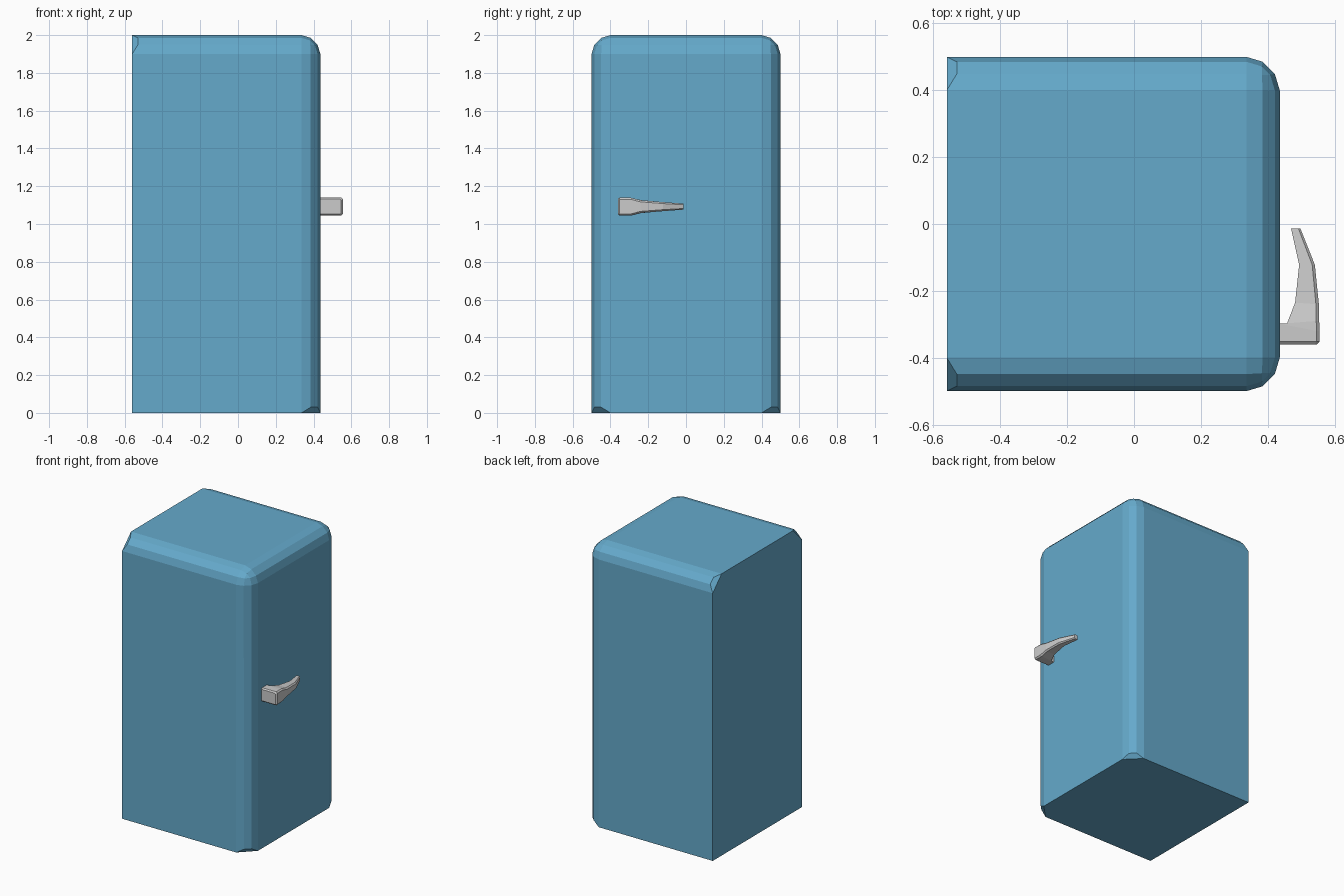
import bpy, bmesh

if "Cube" in bpy.data.objects:
    bpy.data.objects.remove(bpy.data.objects["Cube"])

X0, X1, Y, H = -0.56, 0.436, 0.5, 2.0   # body extents
R, DENT = 0.1, 0.03                     # bevel size, inset of the bevel ends
EPS = 0.001


def finish(bm, name, color=None):
    bmesh.ops.recalc_face_normals(bm, faces=bm.faces)
    mesh = bpy.data.meshes.new(name)
    bm.to_mesh(mesh)
    bm.free()
    obj = bpy.data.objects.new(name, mesh)
    bpy.context.collection.objects.link(obj)
    if color:
        mat = bpy.data.materials.new(name + "_paint")
        mat.diffuse_color = color
        mat.use_nodes = True
        mat.node_tree.nodes["Principled BSDF"].inputs["Base Color"].default_value = mat.diffuse_color
        mesh.materials.append(mat)
    return obj


# Cabinet: box with rounded door-side and top edges
bm = bmesh.new()
bmesh.ops.create_cube(bm, size=1)
for v in bm.verts:
    v.co = (X1 if v.co.x > 0 else X0, Y if v.co.y > 0 else -Y, H if v.co.z > 0 else 0)


def rounded(e):
    a, b = (v.co for v in e.verts)
    on_door = min(a.x, b.x) > X1 - EPS
    on_top = min(a.z, b.z) > H - EPS
    on_side = abs(a.y - b.y) < EPS
    return on_door + on_top + on_side == 2


bmesh.ops.bevel(bm, geom=[e for e in bm.edges if rounded(e)], offset=R,
                segments=3, profile=0.48, affect='EDGES', clamp_overlap=False)


# Bevel ends: split a facet off each end-face corner and push its middle inwards
def dent_corners(axis, level, u_axis, u_lim):
    for side in (-1, 1):
        ring = [v for v in bm.verts if abs(v.co[axis] - level) < EPS
                and v.co.y * side > Y - R - EPS and v.co[u_axis] > u_lim - R - EPS]
        ring.sort(key=lambda v: v.co[u_axis])
        first, last = ring[0], ring[-1]
        cap = next(f for f in first.link_faces if last in list(f.verts)
                   and all(abs(v.co[axis] - level) < EPS for v in f.verts))
        bmesh.utils.face_split(cap, first, last)
        for v in ring[1:-1]:
            v.co[axis] += DENT


dent_corners(0, X0, 2, H)
dent_corners(2, 0.0, 0, X1)
finish(bm, "cabinet", (0.13, 0.40, 0.60, 1))

# Door handle: loft of sections (inner x, inner y, outer x, outer y, half height, chamfer)
ZC = 1.092
sections = [
    (0.430, -0.361, 0.546, -0.361, 0.040, 0.006),
    (0.430, -0.352, 0.555, -0.352, 0.048, 0.009),
    (0.430, -0.297, 0.555, -0.320, 0.048, 0.009),
    (0.458, -0.297, 0.554, -0.290, 0.047, 0.009),
    (0.482, -0.235, 0.553, -0.240, 0.034, 0.009),
    (0.494, -0.122, 0.541, -0.122, 0.024, 0.008),
    (0.470, -0.014, 0.498, -0.014, 0.016, 0.006),
]
bm = bmesh.new()
rings = []
for xi, yi, xo, yo, h, c in sections:
    half = [(xi, yi, h), (xo - c, yo, h), (xo, yo, h - c)]
    pts = half + [(x, y, -z) for x, y, z in reversed(half)]
    rings.append([bm.verts.new((x, y, ZC + z)) for x, y, z in pts])
for a, b in zip(rings, rings[1:]):
    for i in range(6):
        j = (i + 1) % 6
        bm.faces.new((a[i], a[j], b[j], b[i]))
bm.faces.new(rings[0])
bm.faces.new(rings[-1])
finish(bm, "door_handle")
